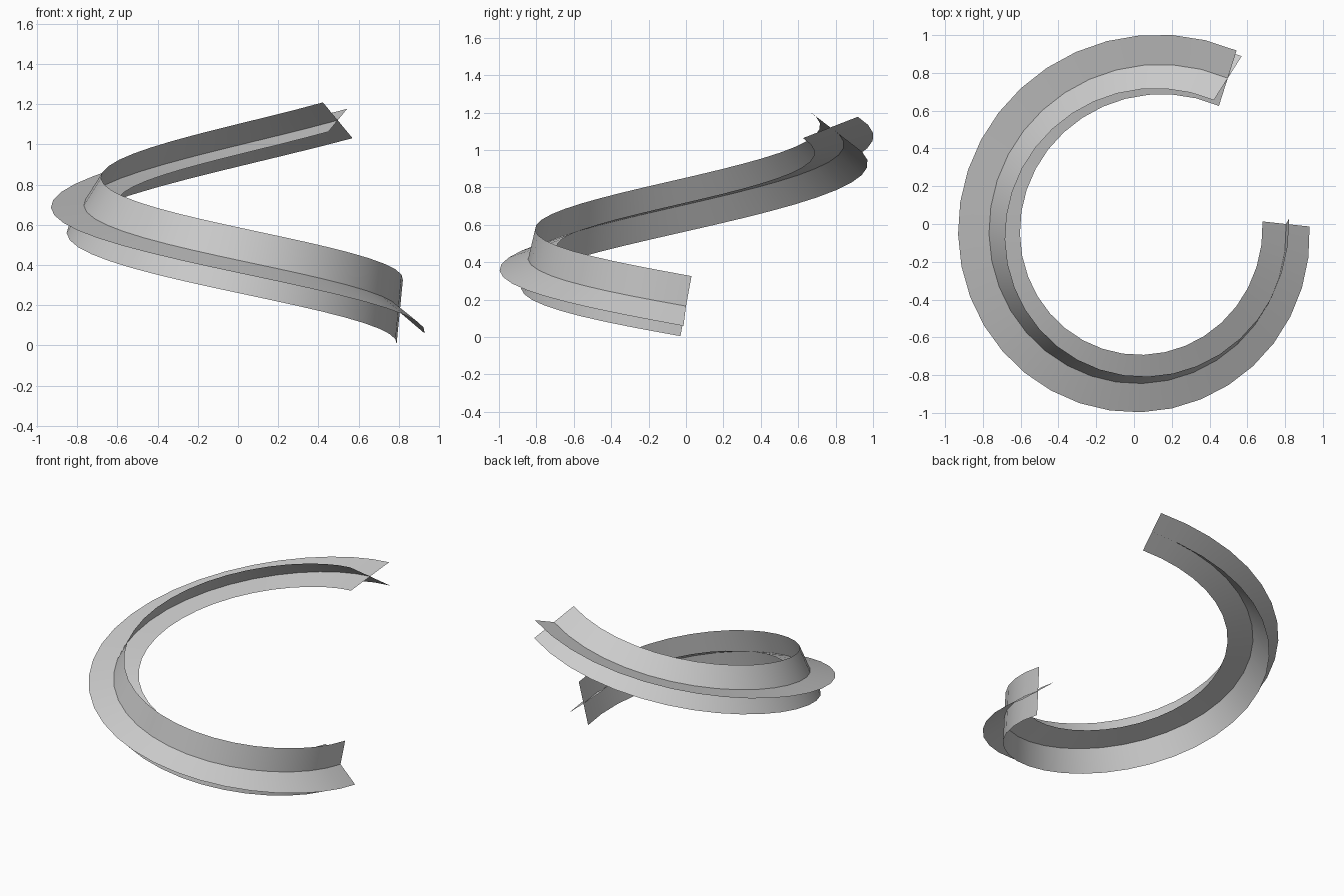
import bpy
import bmesh
import math
from mathutils import Vector

# Remove the default cube
cube = bpy.data.objects.get("Cube")
if cube:
    bpy.data.objects.remove(cube, do_unlink=True)

SEGMENTS = 30
SWEEP = math.radians(294)
RADIUS = 0.845
HALF_WIDTH = 0.164

# Plain grey material
grey = bpy.data.materials.new("light grey")
grey.use_nodes = True
grey.diffuse_color = (0.6, 0.6, 0.6, 1)
grey.node_tree.nodes["Principled BSDF"].inputs["Base Color"].default_value = (0.6, 0.6, 0.6, 1)


def path(a):
    """Rising clockwise coil whose centre drifts sideways."""
    q = a / (math.pi / 2)
    return Vector((-0.04 + 0.059 * q + RADIUS * math.cos(a),
                   -RADIUS * math.sin(a),
                   0.165 + 0.2385 * q + 0.0165 * q * q))


def ribbon(name, start_angle, twist):
    """Strip swept along the coil, rolling steadily about its centre line."""
    bm = bmesh.new()
    previous = None
    for i in range(SEGMENTS + 1):
        t = i / SEGMENTS
        a = t * SWEEP
        tangent = (path(a + 0.01) - path(a - 0.01)).normalized()
        outward = Vector((0, 0, 1)).cross(tangent).normalized()
        up = tangent.cross(outward)
        if up.z < 0:
            up.negate()
        roll = math.radians(start_angle + twist * t)
        side = (outward * math.cos(roll) + up * math.sin(roll)) * HALF_WIDTH
        row = [bm.verts.new(path(a) + side * k) for k in (-1, 0, 1)]
        if previous:
            for k in range(2):
                bm.faces.new((previous[k], previous[k + 1], row[k + 1], row[k]))
        previous = row
    mesh = bpy.data.meshes.new(name)
    bm.to_mesh(mesh)
    bm.free()
    mesh.materials.append(grey)
    mesh.shade_smooth()
    obj = bpy.data.objects.new(name, mesh)
    bpy.context.collection.objects.link(obj)
    return obj


# Two strips crossing along a shared centre line
ribbon("upright_ribbon", 84, 62)
ribbon("flat_ribbon", -41, 62)
